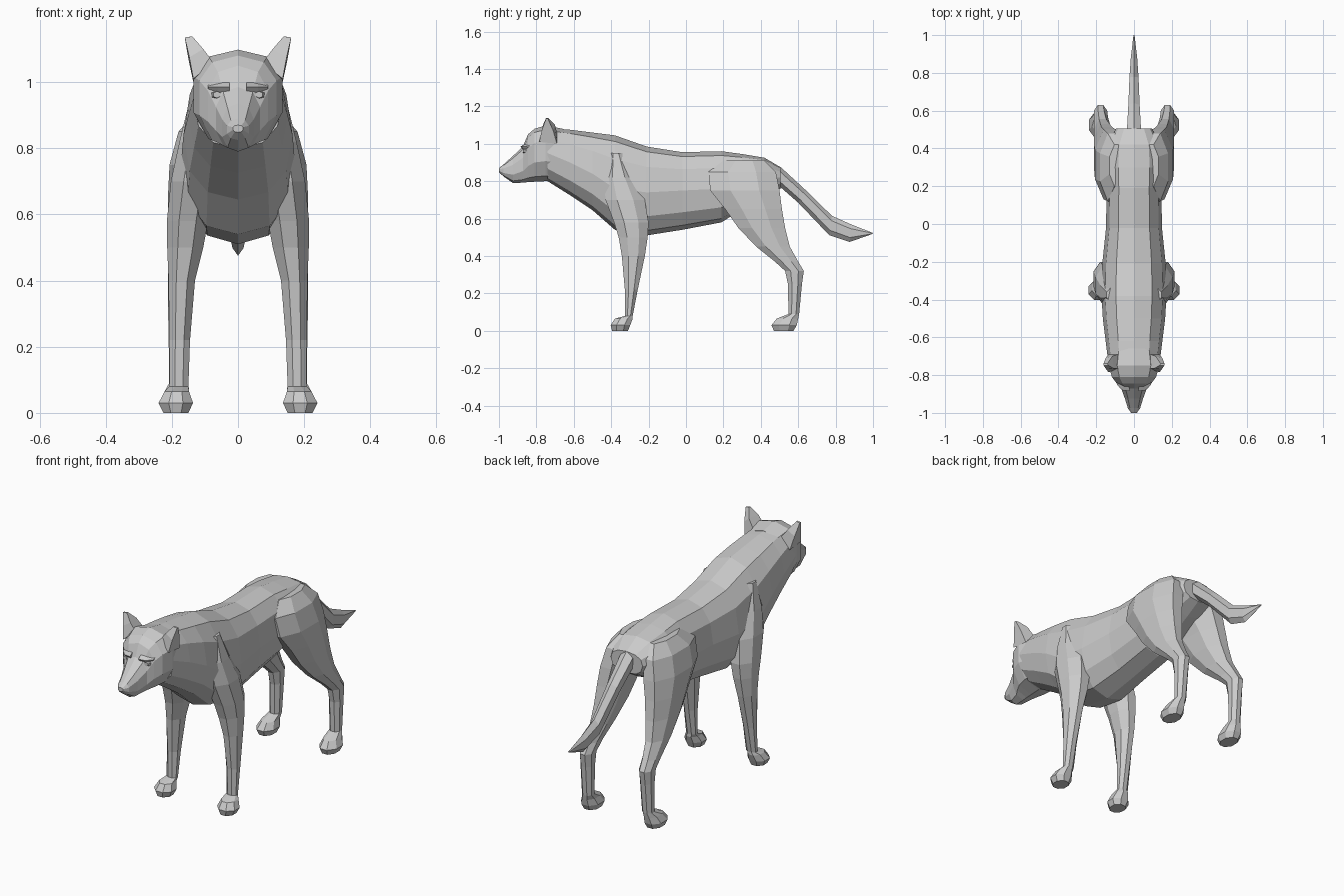
import bpy, bmesh, math


def make_object(name, rings, mirrored=False):
    """Skin a list of closed point rings, with flat faces and closed ends."""
    bm = bmesh.new()
    loops = [[bm.verts.new(p) for p in ring] for ring in rings]
    n = len(loops[0])
    for a, b in zip(loops, loops[1:]):
        for i in range(n):
            j = (i + 1) % n
            bm.faces.new((a[i], a[j], b[j], b[i]))
    bm.faces.new(loops[0])
    bm.faces.new(loops[-1])
    bmesh.ops.recalc_face_normals(bm, faces=bm.faces[:])
    mesh = bpy.data.meshes.new(name)
    bm.to_mesh(mesh)
    bm.free()
    obj = bpy.data.objects.new(name, mesh)
    bpy.context.collection.objects.link(obj)
    if mirrored:
        obj.modifiers.new("Mirror", 'MIRROR').use_mirror_merge = False
    return obj


def power(v, e):
    return math.copysign(abs(v) ** e, v)


def upright_ring(y, bottom, widest, top, half, sides=12, e=0.85):
    """Cross-section facing along y, with its own height of greatest width."""
    pts = []
    for i in range(sides):
        a = 2 * math.pi * i / sides
        c = power(math.cos(a), e)
        z = widest + c * ((top - widest) if c > 0 else (widest - bottom))
        pts.append((half * power(math.sin(a), e), y, z))
    return pts


def level_ring(z, y0, y1, x0, x1, sides=8):
    """Horizontal cross-section that fills a rectangle with cut corners."""
    k = 1 / math.cos(math.pi / sides)
    pts = []
    for i in range(sides):
        a = 2 * math.pi * (i + 0.5) / sides
        pts.append(((x0 + x1) / 2 + k * (x1 - x0) / 2 * math.cos(a),
                    (y0 + y1) / 2 + k * (y1 - y0) / 2 * math.sin(a), z))
    return pts


# Torso and neck: y, bottom, widest height, top, half width
torso = [
    (-0.74, 0.80, 0.95, 1.085, 0.135),
    (-0.62, 0.725, 0.90, 1.075, 0.150),
    (-0.50, 0.645, 0.84, 1.06, 0.165),
    (-0.38, 0.54, 0.76, 1.045, 0.172),
    (-0.21, 0.51, 0.74, 0.985, 0.168),
    (-0.02, 0.54, 0.75, 0.955, 0.148),
    (0.19, 0.58, 0.76, 0.96, 0.145),
    (0.30, 0.65, 0.79, 0.945, 0.150),
    (0.42, 0.71, 0.82, 0.925, 0.140),
    (0.505, 0.76, 0.82, 0.875, 0.095),
]
make_object("torso", [upright_ring(*r) for r in torso])

# Head: broad skull stepping down to a narrow muzzle
head = [
    (-0.66, 0.80, 0.95, 1.08, 0.125),
    (-0.75, 0.80, 0.97, 1.098, 0.140),
    (-0.81, 0.797, 0.96, 1.08, 0.122),
    (-0.845, 0.795, 0.93, 1.05, 0.095),
    (-0.872, 0.792, 0.89, 0.985, 0.070),
    (-0.925, 0.790, 0.86, 0.935, 0.050),
    (-0.975, 0.825, 0.855, 0.89, 0.034),
    (-1.00, 0.848, 0.86, 0.87, 0.016),
]
make_object("head", [upright_ring(*r, sides=10) for r in head])

# Brows over the eyes
make_object("brow", [
    [(0.025, -0.86, 0.955), (0.025, -0.83, 1.02), (0.025, -0.885, 0.985)],
    [(0.06, -0.845, 0.945), (0.06, -0.82, 1.01), (0.06, -0.88, 0.985)],
    [(0.09, -0.82, 0.955), (0.09, -0.80, 1.01), (0.09, -0.85, 0.985)],
], True)

# Eyes
make_object("eye", [
    upright_ring(-0.84, 0.945, 0.96, 0.975, 0.022, 6),
    upright_ring(-0.872, 0.952, 0.962, 0.972, 0.012, 6),
])
eye = bpy.data.objects["eye"]
for v in eye.data.vertices:
    v.co.x += 0.064
eye.modifiers.new("Mirror", 'MIRROR').use_mirror_merge = False

# Ears: tapering wedges leaning outward
make_object("ear", [
    [(0.075, -0.765, 1.06), (0.135, -0.785, 1.01),
     (0.135, -0.69, 1.00), (0.085, -0.69, 1.06)],
    [(0.105, -0.765, 1.10), (0.147, -0.77, 1.075),
     (0.15, -0.71, 1.07), (0.115, -0.70, 1.10)],
    [(0.138, -0.748, 1.138), (0.161, -0.748, 1.135),
     (0.161, -0.738, 1.135), (0.140, -0.738, 1.138)],
], True)

# Front legs, shoulder to paw: z, y range, x range
front = [
    (0.95, -0.41, -0.34, 0.08, 0.145),
    (0.82, -0.44, -0.28, 0.07, 0.177),
    (0.70, -0.43, -0.22, 0.07, 0.203),
    (0.58, -0.385, -0.20, 0.09, 0.215),
    (0.50, -0.36, -0.205, 0.105, 0.214),
    (0.40, -0.343, -0.22, 0.130, 0.210),
    (0.22, -0.327, -0.258, 0.145, 0.208),
    (0.08, -0.325, -0.285, 0.150, 0.207),
    (0.065, -0.38, -0.285, 0.148, 0.222),
    (0.03, -0.403, -0.298, 0.136, 0.240),
    (0.00, -0.395, -0.310, 0.150, 0.225),
]
make_object("front_leg", [level_ring(*r) for r in front], True)

# Hind legs, haunch to paw
hind = [
    (0.91, 0.20, 0.42, 0.04, 0.13),
    (0.85, 0.12, 0.48, 0.04, 0.180),
    (0.75, 0.13, 0.50, 0.05, 0.207),
    (0.65, 0.21, 0.513, 0.075, 0.212),
    (0.55, 0.28, 0.53, 0.095, 0.212),
    (0.45, 0.375, 0.555, 0.120, 0.212),
    (0.37, 0.475, 0.60, 0.137, 0.212),
    (0.32, 0.53, 0.630, 0.142, 0.212),
    (0.25, 0.545, 0.620, 0.145, 0.210),
    (0.09, 0.548, 0.605, 0.150, 0.208),
    (0.065, 0.485, 0.600, 0.148, 0.222),
    (0.03, 0.457, 0.592, 0.138, 0.238),
    (0.00, 0.470, 0.575, 0.150, 0.225),
]
make_object("hind_leg", [level_ring(*r) for r in hind], True)

# Tail: drooping taper given by upper and lower edge points (y, z)
tail = [
    ((0.42, 0.92), (0.45, 0.82), 0.033),
    ((0.51, 0.872), (0.48, 0.79), 0.037),
    ((0.64, 0.752), (0.60, 0.685), 0.030),
    ((0.78, 0.615), (0.765, 0.512), 0.024),
    ((0.88, 0.570), (0.875, 0.475), 0.017),
    ((1.00, 0.523), (0.995, 0.517), 0.003),
]
tail_rings = []
for (y0, z0), (y1, z1), half in tail:
    ring = []
    for i in range(6):
        a = math.pi * i / 3
        t = (1 - math.cos(a)) / 2
        ring.append((half * math.sin(a) / 0.866,
                     y0 + (y1 - y0) * t, z0 + (z1 - z0) * t))
    tail_rings.append(ring)
make_object("tail", tail_rings)
